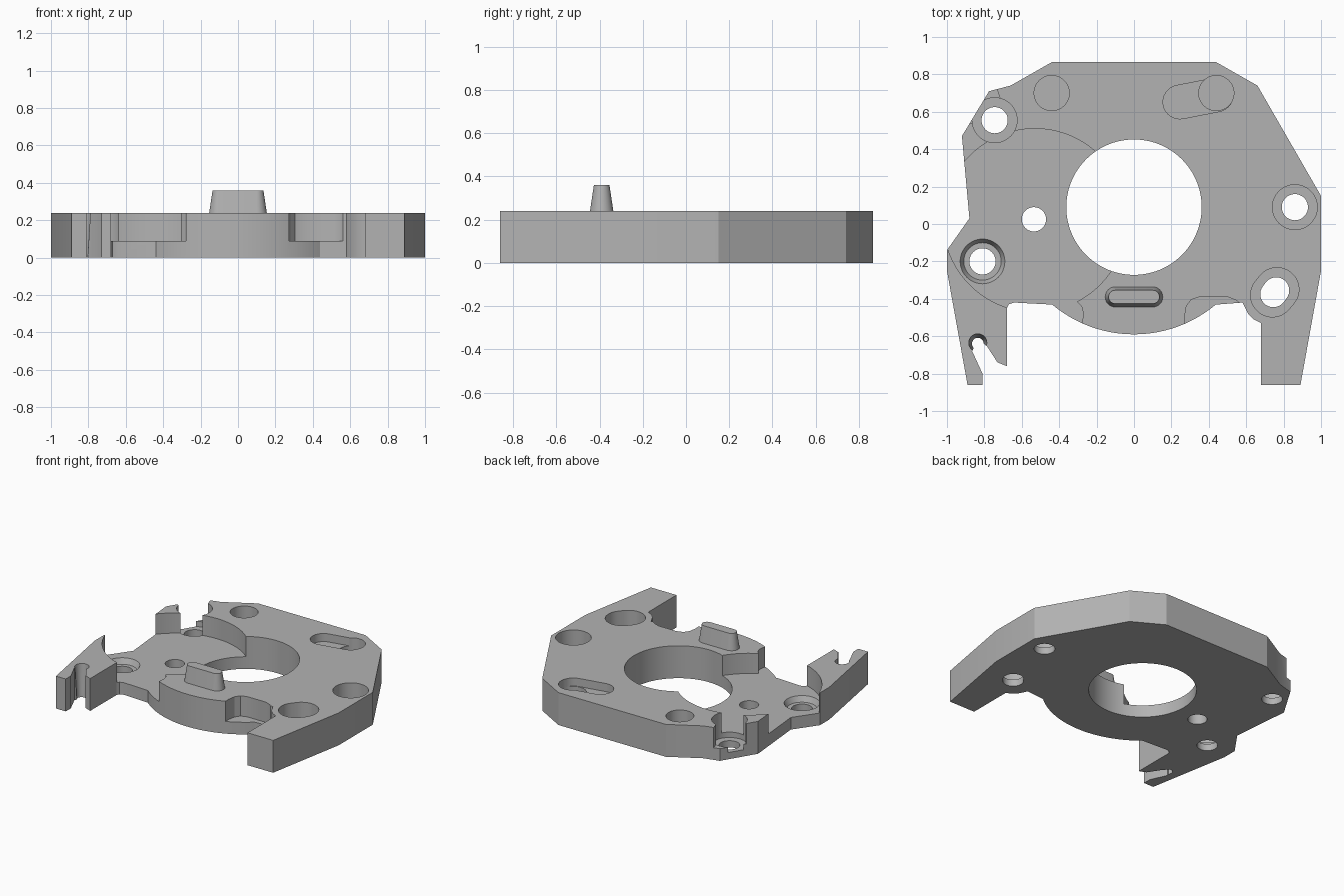
import bpy, bmesh
from math import cos, sin, radians, sqrt, atan2, pi

cube = bpy.data.objects.get("Cube")
if cube:
    bpy.data.objects.remove(cube, do_unlink=True)

H, FLOOR, SEAT = 0.24, 0.09, 0.05
CENTRE = (0, 0.09)

grey = bpy.data.materials.new("plain_grey")
grey.use_nodes = True
grey.diffuse_color = (0.45, 0.45, 0.45, 1)
grey.node_tree.nodes["Principled BSDF"].inputs["Base Color"].default_value = (0.45, 0.45, 0.45, 1)


def prism(name, points, z0, z1, top=None):
    """Solid between two outlines with the same number of points."""
    bm = bmesh.new()
    low = [bm.verts.new((x, y, z0)) for x, y in points]
    high = [bm.verts.new((x, y, z1)) for x, y in (top or points)]
    bm.faces.new(low)
    bm.faces.new(high)
    n = len(low)
    for i in range(n):
        j = (i + 1) % n
        bm.faces.new((low[i], low[j], high[j], high[i]))
    bmesh.ops.recalc_face_normals(bm, faces=bm.faces)
    mesh = bpy.data.meshes.new(name)
    bm.to_mesh(mesh)
    bm.free()
    mesh.materials.append(grey)
    ob = bpy.data.objects.new(name, mesh)
    bpy.context.collection.objects.link(ob)
    return ob


def arc(c, r, a0, a1, n=24):
    return [(c[0] + r * cos(radians(a0 + (a1 - a0) * i / n)),
             c[1] + r * sin(radians(a0 + (a1 - a0) * i / n))) for i in range(n + 1)]


def circle(c, r, n=48):
    return arc(c, r, 0, 360, n)[:-1]


def stadium(a, b, ra, rb=None):
    """Rounded slot from point a to point b."""
    ang = atan2(b[1] - a[1], b[0] - a[0]) * 180 / pi
    return arc(a, ra, ang + 90, ang + 270, 16) + arc(b, rb or ra, ang - 90, ang + 90, 16)


def modify(ob, other, operation):
    mod = ob.modifiers.new(operation.lower(), "BOOLEAN")
    mod.object, mod.operation, mod.solver = other, operation, "EXACT"
    bpy.context.view_layer.objects.active = ob
    bpy.ops.object.modifier_apply(modifier=mod.name)
    bpy.data.objects.remove(other, do_unlink=True)


def cut(points, z0, z1=0.3, top=None):
    cutter = prism("cutter", points, z0, z1, top)
    cutter.hide_render = True
    modify(plate, cutter, "DIFFERENCE")


# Plate outline, with rounded belly, two front arms and a hooked notch
outline = [(-0.44, 0.865), (-0.66, 0.74), (-0.775, 0.71), (-0.92, 0.47), (-0.88, 0.03),
           (-1, -0.14), (-1, -0.25), (-0.89, -0.86), (-0.81, -0.86), (-0.81, -0.8),
           (-0.865, -0.68), (-0.85, -0.645), (-0.815, -0.63), (-0.785, -0.655),
           (-0.73, -0.74), (-0.68, -0.76), (-0.68, -0.45), (-0.67, -0.43), (-0.64, -0.42)]
outline += arc(CENTRE, 0.68, 230, 310)
outline += [(0.58, -0.42), (0.61, -0.48), (0.64, -0.51), (0.68, -0.53),
            (0.68, -0.86), (0.89, -0.86), (1, -0.25), (1, 0.15), (0.66, 0.74), (0.44, 0.865)]
plate = prism("base_plate", outline, 0, H)

# Round recess on the right side, and its continuation past the belly
cut(circle((-0.53, 0.02), 0.49, 80), FLOOR)
cut([(-0.5, -0.3), (-0.36, -0.35), (-0.31, -0.41), (-0.28, -0.44), (-0.27, -0.48),
     (-0.28, -0.54), (-0.3, -0.62), (-0.5, -0.62)], FLOOR)

# Pocket beside the left front arm
cut([(0.28, -0.65), (0.27, -0.5), (0.28, -0.44), (0.305, -0.405), (0.35, -0.39),
     (0.5, -0.39), (0.55, -0.41), (0.59, -0.45), (0.6, -0.6)], FLOOR)

# Open gap leading from the back screw seat to the outer edge
cut([(-0.70, 0.62), (-0.735, 0.73), (-0.80, 0.77), (-0.94, 0.58), (-0.865, 0.535), (-0.78, 0.5)], FLOOR)

# Leaning wall in the hooked notch
cut(circle((-0.835, -0.64), 0.03, 20), -0.02, 0.26, circle((-0.835, -0.635), 0.05, 20))

# Central bore
cut(circle(CENTRE, 0.362, 96), -0.1)

# Screw holes with seats
for spot in ((-0.745, 0.555), (0.86, 0.09)):
    cut(circle(spot, 0.12), SEAT)
    cut(circle(spot, 0.07), -0.1)
cut(circle((-0.81, -0.2), 0.1), SEAT, FLOOR + 0.005, circle((-0.81, -0.2), 0.122))
cut(circle((-0.81, -0.2), 0.07), -0.1)
cut(stadium((0.74, -0.38), (0.765, -0.35), 0.117), SEAT)
cut(stadium((0.745, -0.375), (0.76, -0.355), 0.07), -0.1)
cut(circle((-0.535, 0.025), 0.065), -0.1)

# Blind sockets and the shallow slot
for x in (-0.44, 0.44):
    cut(circle((x, 0.7), 0.094), FLOOR)
cut(stadium((0.245, 0.652), (0.44, 0.69), 0.09), 0.18)

# Tapered locating tab
tab = prism("locating_tab", stadium((-0.1, -0.39), (0.1, -0.39), 0.057), H - 0.02, 0.36,
            stadium((-0.1, -0.39), (0.1, -0.39), 0.036))

for ob in (plate, tab):
    bpy.ops.object.select_all(action="DESELECT")
    ob.select_set(True)
    bpy.context.view_layer.objects.active = ob
    bpy.ops.object.shade_smooth_by_angle(angle=radians(25))
